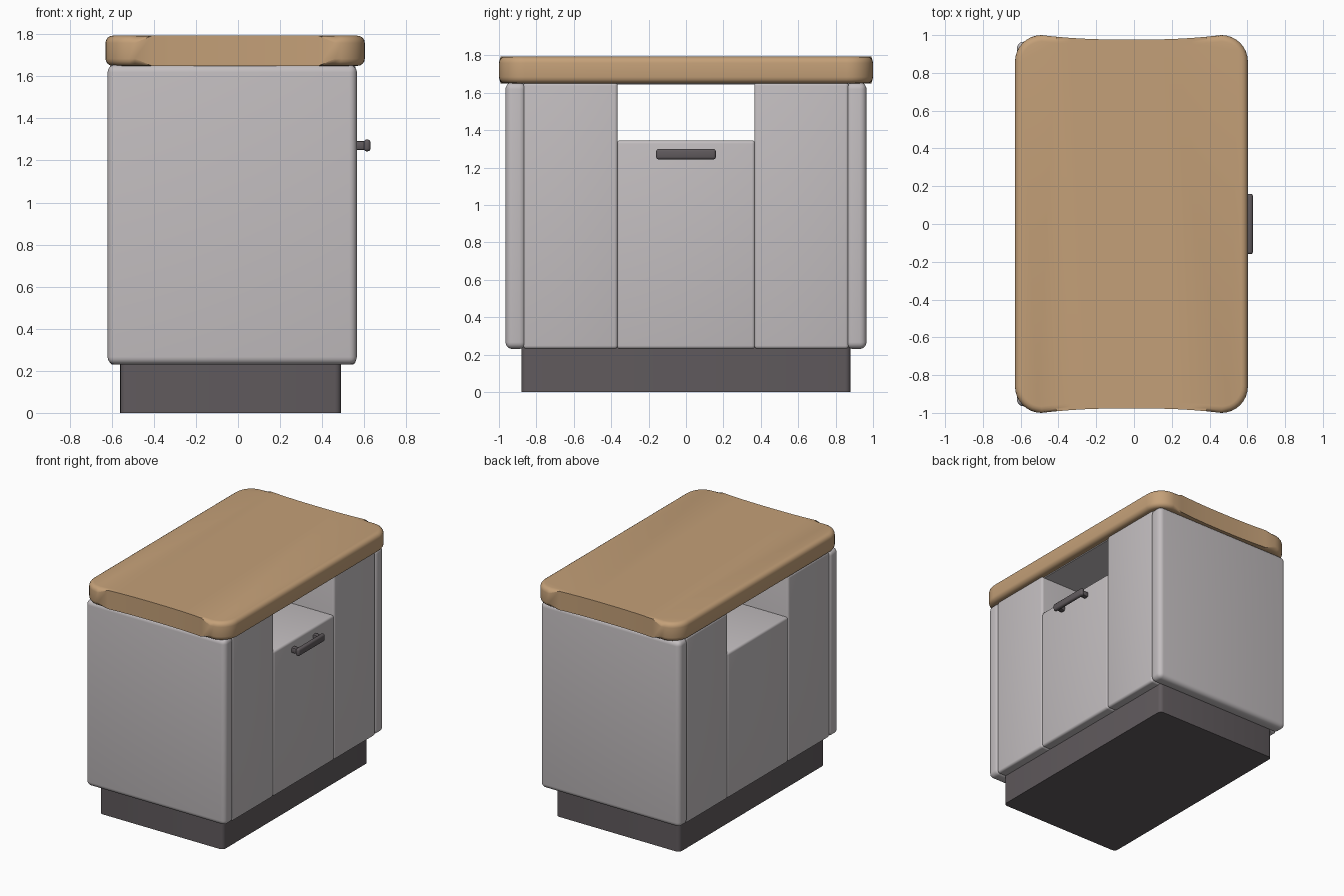
import bpy, bmesh, math

if "Cube" in bpy.data.objects:
    bpy.data.objects.remove(bpy.data.objects["Cube"])


def srgb(r, g, b):
    return [((c / 255 + 0.055) / 1.055) ** 2.4 for c in (r, g, b)] + [1.0]


def material(name, rgb):
    m = bpy.data.materials.new(name)
    m.diffuse_color = srgb(*rgb)
    m.use_nodes = True
    m.node_tree.nodes["Principled BSDF"].inputs["Base Color"].default_value = m.diffuse_color
    return m


WOOD = material("warm_wood", (196, 160, 120))
GREY = material("light_grey", (195, 190, 192))
DARK = material("charcoal", (96, 90, 93))


def finish(name, bm, mat):
    bmesh.ops.recalc_face_normals(bm, faces=bm.faces)
    me = bpy.data.meshes.new(name)
    bm.to_mesh(me)
    bm.free()
    me.materials.append(mat)
    ob = bpy.data.objects.new(name, me)
    bpy.context.collection.objects.link(ob)
    bpy.ops.object.select_all(action='DESELECT')
    ob.select_set(True)
    bpy.context.view_layer.objects.active = ob
    bpy.ops.object.shade_smooth_by_angle(angle=math.radians(35))
    return ob


def bevel(bm, edges, width, segs):
    bmesh.ops.bevel(bm, geom=edges, offset=width, segments=segs,
                    profile=0.5, affect='EDGES', clamp_overlap=True)


def box(name, x, y, z, mat, width, segs=4, upright_only=False):
    """Rounded box from (min, max) ranges."""
    bm = bmesh.new()
    bmesh.ops.create_cube(bm, size=1)
    for v in bm.verts:
        v.co = [(r[0] + r[1]) / 2 + c * (r[1] - r[0]) for r, c in zip((x, y, z), v.co)]
    edges = [e for e in bm.edges if not upright_only
             or abs(e.verts[0].co.z - e.verts[1].co.z) > 1e-4]
    bevel(bm, edges, width, segs)
    return finish(name, bm, mat)


# Recessed plinth
box("plinth", (-0.56, 0.49), (-0.88, 0.88), (0, 0.24), DARK, 0.03, 4, True)

# Low centre cabinet with the open shelf above it
box("centre_cabinet", (-0.612, 0.56), (-0.37, 0.37), (0.23, 1.345), GREY, 0.018)
box("shelf_ceiling", (-0.59, 0.54), (-0.38, 0.38), (1.643, 1.66), GREY, 0.002, 1)

# Side cabinets and rounded end panels
for s, side in ((-1, "front"), (1, "back")):
    box(side + "_cabinet", (-0.612, 0.56), sorted((s * 0.365, s * 0.87)),
        (0.23, 1.655), GREY, 0.018)
    box(side + "_end_panel", (-0.62, 0.565), sorted((s * 0.855, s * 0.965)),
        (0.23, 1.655), GREY, 0.036, 5)

# Worktop: rounded corners, slightly waisted ends
X0, X1, R = -0.63, 0.603, 0.14
outline = []
for sx, sy, start in ((1, 1, 0), (-1, 1, 90), (-1, -1, 180), (1, -1, 270)):
    cx = X1 - R if sx > 0 else X0 + R
    for i in range(9):
        a = math.radians(start + i * 90 / 8)
        outline.append((cx + R * math.cos(a), sy * (1 - R) + R * math.sin(a)))
    if start in (0, 180):                       # waisted end edge
        for i in range(1, 12):
            t = i / 12
            px = cx - sx * t * (X1 - X0 - 2 * R)
            dip = 0.024 * (1 - abs(2 * t - 1) ** 2.5)
            outline.append((px, sy * (1 - dip)))
bm = bmesh.new()
base = bm.faces.new([bm.verts.new((px, py, 1.65)) for px, py in outline])
ext = bmesh.ops.extrude_face_region(bm, geom=[base], use_keep_orig=True)
for v in ext["geom"]:
    if isinstance(v, bmesh.types.BMVert):
        v.co.z = 1.793
rims = [e for e in bm.edges if abs(e.verts[0].co.z - e.verts[1].co.z) < 1e-5]
bevel(bm, rims, 0.034, 4)
finish("worktop", bm, WOOD)

# Handle: bar on two posts
box("handle_bar", (0.598, 0.63), (-0.16, 0.16), (1.243, 1.3), DARK, 0.014, 3)
for s, side in ((-1, "front"), (1, "back")):
    box(side + "_handle_post", (0.545, 0.61), sorted((s * 0.11, s * 0.15)),
        (1.25, 1.292), DARK, 0.01, 2)
